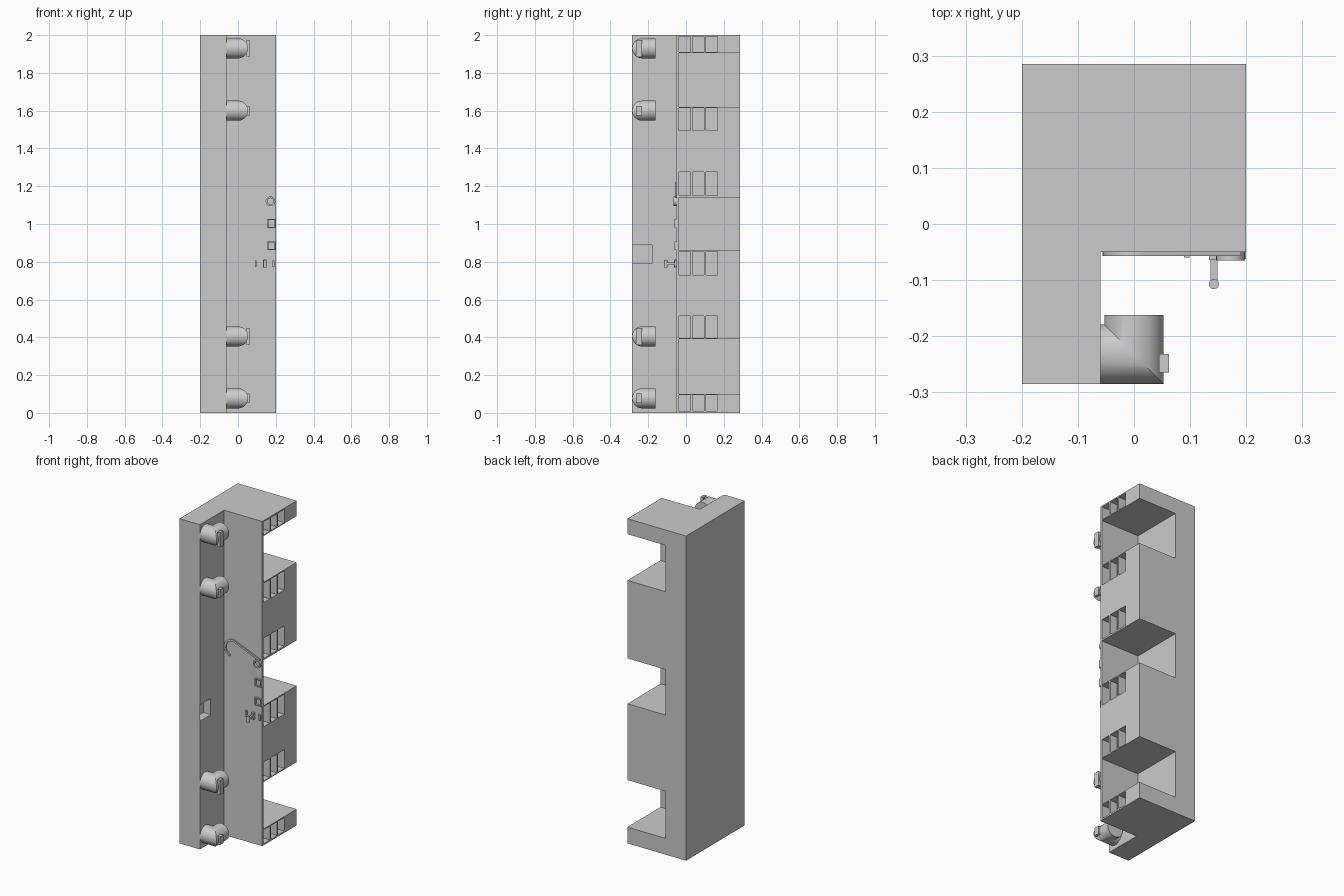
import bpy, bmesh, math

if "Cube" in bpy.data.objects:
    bpy.data.objects.remove(bpy.data.objects["Cube"])


def finish(name, bm, smooth=False):
    bmesh.ops.recalc_face_normals(bm, faces=bm.faces)
    me = bpy.data.meshes.new(name)
    bm.to_mesh(me)
    bm.free()
    ob = bpy.data.objects.new(name, me)
    bpy.context.collection.objects.link(ob)
    bpy.context.view_layer.objects.active = ob
    if smooth:
        bpy.ops.object.select_all(action='DESELECT')
        ob.select_set(True)
        bpy.ops.object.shade_smooth_by_angle(angle=math.radians(35))
    return ob


def add_box(bm, x0, x1, y0, y1, z0, z1):
    vs = bmesh.ops.create_cube(bm, size=1)['verts']
    for v in vs:
        v.co.x = x0 if v.co.x < 0 else x1
        v.co.y = y0 if v.co.y < 0 else y1
        v.co.z = z0 if v.co.z < 0 else z1


def box(name, *dims):
    bm = bmesh.new()
    add_box(bm, *dims)
    return finish(name, bm)


def strip(name, pts, width, y0, y1, closed=False):
    """Flat band of constant width following a path in the xz plane."""
    bm = bmesh.new()
    n = len(pts)
    rings = []
    for i, (x, z) in enumerate(pts):
        a = pts[(i - 1) % n] if closed or i > 0 else pts[i]
        b = pts[(i + 1) % n] if closed or i < n - 1 else pts[i]
        dx, dz = b[0] - a[0], b[1] - a[1]
        k = width / 2 / math.hypot(dx, dz)
        ox, oz = -dz * k, dx * k
        rings.append([bm.verts.new(p) for p in (
            (x + ox, y0, z + oz), (x + ox, y1, z + oz),
            (x - ox, y1, z - oz), (x - ox, y0, z - oz))])
    for i in range(n if closed else n - 1):
        r, s = rings[i], rings[(i + 1) % n]
        for j in range(4):
            bm.faces.new((r[j], r[(j + 1) % 4], s[(j + 1) % 4], s[j]))
    if not closed:
        bm.faces.new(rings[0])
        bm.faces.new(rings[-1])
    return finish(name, bm, True)


FRONT = -0.05    # front of the thin panel
INNER = -0.06    # inner side of the left flange

# L-shaped cabinet body
bm = bmesh.new()
outline = [(-0.2, -0.285), (INNER, -0.285), (INNER, FRONT),
           (0.2, FRONT), (0.2, 0.285), (-0.2, 0.285)]
face = bm.faces.new([bm.verts.new((x, y, 0)) for x, y in outline])
top = bmesh.ops.extrude_face_region(bm, geom=[face])['geom']
bmesh.ops.translate(bm, vec=(0, 0, 2),
                    verts=[g for g in top if isinstance(g, bmesh.types.BMVert)])
body = finish("cabinet_body", bm)

# Cutters: three bays, side vents and a flange recess
bm = bmesh.new()
for z0, z1 in ((0.10, 0.39), (0.86, 1.14), (1.62, 1.905)):
    add_box(bm, INNER, 0.3, -0.037, 0.4, z0, z1)
for z0, z1 in ((0.01, 0.094), (0.396, 0.512), (0.73, 0.854),
               (1.15, 1.275), (1.495, 1.614), (1.911, 1.992)):
    for i in range(3):
        y = -0.036 + i * 0.071
        add_box(bm, 0.15, 0.3, y, y + 0.06, z0, z1)
add_box(bm, -0.11, 0.0, -0.282, -0.18, 0.79, 0.89)
cutter = finish("body_cutter", bm)
cutter.hide_render = True
mod = body.modifiers.new("cuts", 'BOOLEAN')
mod.operation = 'DIFFERENCE'
mod.solver = 'EXACT'
mod.object = cutter
bpy.context.view_layer.objects.active = body
bpy.ops.object.modifier_apply(modifier="cuts")
bpy.data.objects.remove(cutter)

# Mitred pipe elbows with plain tabs on their side
R, CY, N = 0.053, -0.232, 48
for z, tab in ((0.077, 0.025), (0.405, 0.045), (1.60, 0.025), (1.93, 0.045)):
    bm = bmesh.new()
    rings = [[], [], []]
    for i in range(N):
        t = 2 * math.pi * i / N
        s, h = R * math.cos(t), z + R * math.sin(t)
        for ring, co in zip(rings, ((INNER, CY + s, h), (-s, CY + s, h), (-s, -0.162, h))):
            ring.append(bm.verts.new(co))
    for a, b in zip(rings, rings[1:]):
        for i in range(N):
            j = (i + 1) % N
            bm.faces.new((a[i], a[j], b[j], b[i]))
    bm.faces.new(rings[0])
    bm.faces.new(rings[2])
    finish("pipe_elbow", bm, True)
    box("elbow_tab", 0.045, 0.062, -0.265, -0.232, z - tab, z + tab)

# Hooked bar and ring on the front panel
arc = [(0.05 * math.cos(a), 1.165 + 0.05 * math.sin(a))
       for a in (math.radians(250 - i * 9) for i in range(21))]
strip("hook_bar", arc + [(0.188, 1.142)], 0.012, -0.057, FRONT + 0.001)
circle = [(0.172 + 0.021 * math.cos(math.tau * i / 32),
           1.12 + 0.021 * math.sin(math.tau * i / 32)) for i in range(32)]
strip("latch_ring", circle, 0.009, -0.065, FRONT + 0.001, True)

# Two square button frames
for z in (0.885, 1.0025):
    for side in (-1, 1):
        x, h = 0.177 + side * 0.0195, z + side * 0.0205
        box("frame_upright", x - 0.003, x + 0.003, -0.062, FRONT, z - 0.0235, z + 0.0235)
        box("frame_rail", 0.1605, 0.1935, -0.062, FRONT, h - 0.003, h + 0.003)

# Lever switch with a small marker block either side
box("lever_base", 0.134, 0.151, -0.064, FRONT, 0.77, 0.811)
box("lever_stem", 0.136, 0.149, -0.107, -0.06, 0.784, 0.797)
bm = bmesh.new()
bmesh.ops.create_cone(bm, cap_ends=True, segments=32, radius1=0.009, radius2=0.009, depth=0.04)
bmesh.ops.translate(bm, vec=(0.1425, -0.107, 0.79), verts=bm.verts)
finish("lever_grip", bm, True)
for x in (0.094, 0.187):
    box("lever_marker", x - 0.005, x + 0.005, -0.06, FRONT, 0.773, 0.808)
